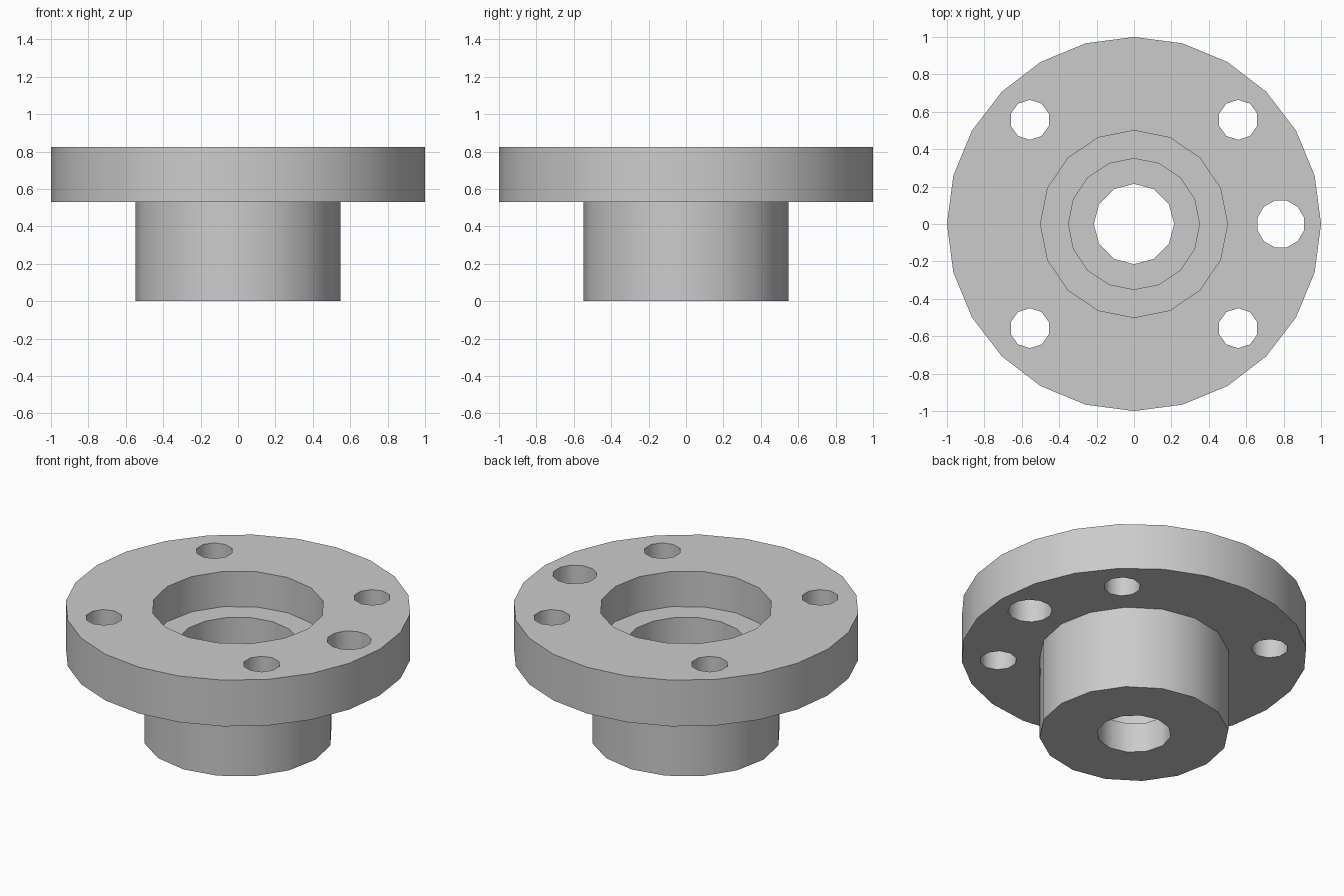
import bpy
import math

cube = bpy.data.objects.get("Cube")
if cube:
    bpy.data.objects.remove(cube, do_unlink=True)

# One plain grey metal
metal = bpy.data.materials.new("grey metal")
metal.use_nodes = True
grey = (0.6, 0.6, 0.6, 1)
metal.diffuse_color = grey
for node in metal.node_tree.nodes:
    if node.type == 'BSDF_PRINCIPLED':
        node.inputs["Base Color"].default_value = grey


def cylinder(name, radius, bottom, top, sides, x=0, y=0, turn=0):
    """Upright prism between two heights."""
    bpy.ops.mesh.primitive_cylinder_add(
        vertices=sides, radius=radius, depth=top - bottom,
        location=(x, y, (bottom + top) / 2), rotation=(0, 0, math.radians(turn)))
    obj = bpy.context.object
    obj.name = name
    obj.data.materials.append(metal)
    return obj


def combine(target, other, operation):
    """Apply a boolean and discard the helper solid."""
    mod = target.modifiers.new(operation.lower(), 'BOOLEAN')
    mod.operation = operation
    mod.solver = 'EXACT'
    mod.object = other
    bpy.context.view_layer.objects.active = target
    bpy.ops.object.modifier_apply(modifier=mod.name)
    bpy.data.objects.remove(other, do_unlink=True)


TOP, FLANGE_BOTTOM = 0.825, 0.53

# Round flange with the hub fused below it
flange = cylinder("flanged_hub", 1, FLANGE_BOTTOM, TOP, 24)
combine(flange, cylinder("hub", 0.548, 0, FLANGE_BOTTOM + 0.04, 16), 'UNION')

# Stepped centre: recess, counterbore and through bore
cutters = [
    cylinder("recess", 0.5, 0.6, 1, 16),
    cylinder("counterbore", 0.35, 0.19, 0.9, 16),
    cylinder("bore", 0.215, -0.1, 0.8, 12),
]

# Four bolt holes and one larger locating hole
for sx in (-1, 1):
    for sy in (-1, 1):
        cutters.append(cylinder("bolt_hole", 0.107, 0.4, 1, 10,
                                sx * 0.557, sy * 0.557))
cutters.append(cylinder("locating_hole", 0.129, 0.4, 1, 12, 0.785, 0, 15))

for cutter in cutters:
    combine(flange, cutter, 'DIFFERENCE')

# Smooth round walls, sharp rims
bpy.ops.object.select_all(action='DESELECT')
flange.select_set(True)
bpy.context.view_layer.objects.active = flange
bpy.ops.object.shade_smooth_by_angle(angle=math.radians(40))
